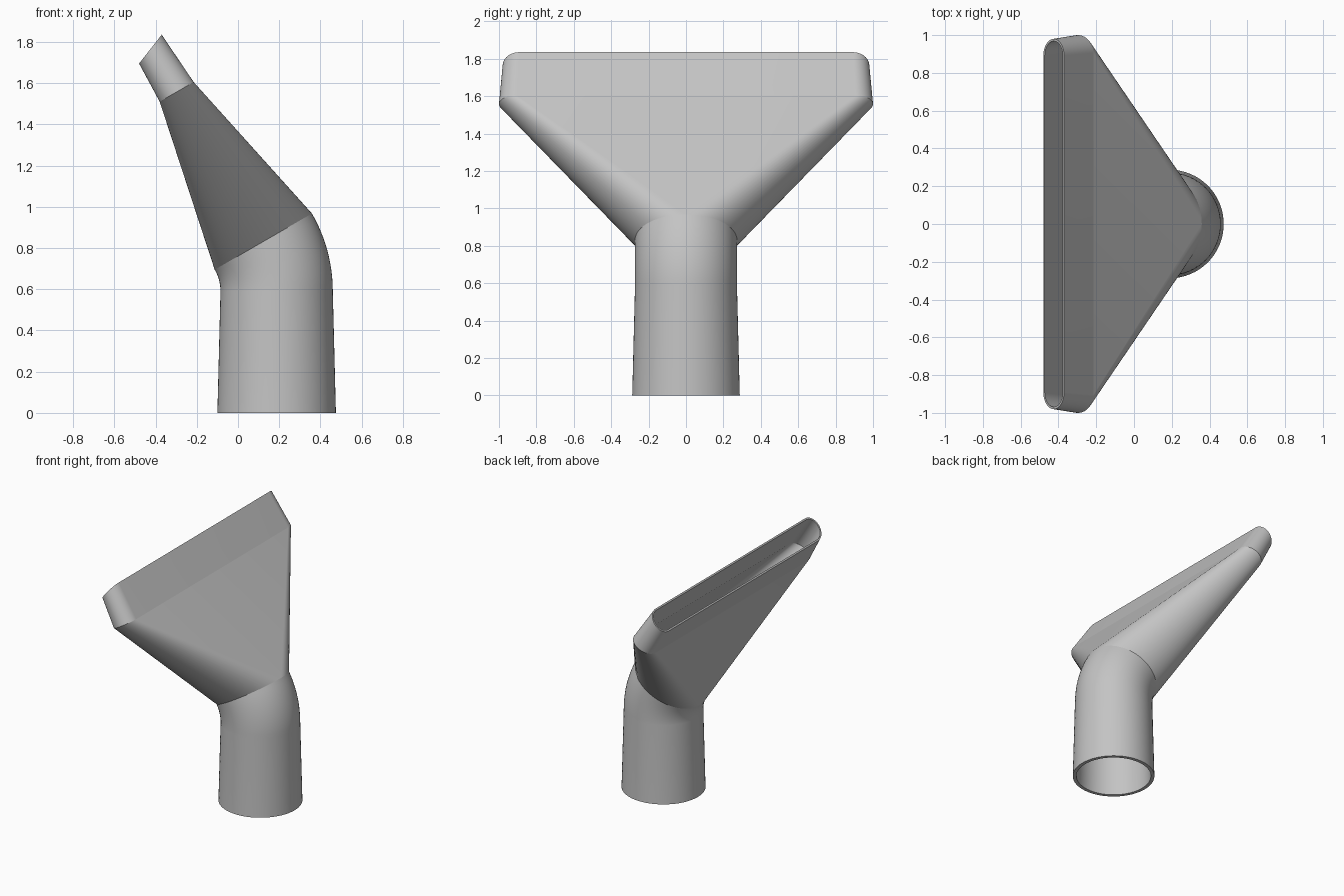
import bpy, bmesh
from math import sin, cos, pi, radians
from mathutils import Vector

cube = bpy.data.objects.get("Cube")
if cube:
    bpy.data.objects.remove(cube)

plastic = bpy.data.materials.new("grey plastic")
plastic.use_nodes = True
GREY = (0.55, 0.55, 0.55, 1)
plastic.diffuse_color = GREY
plastic.node_tree.nodes["Principled BSDF"].inputs["Base Color"].default_value = GREY

ARC = 32  # steps per rounded end


def ring(section, inset=0.0):
    """Rounded slot spanning lower to upper point; a circle when half_y equals its radius."""
    lower, upper, half_y, wall = section
    a, b = Vector((lower[0], 0, lower[1])), Vector((upper[0], 0, upper[1]))
    centre, across = (a + b) / 2, (b - a).normalized()
    radius = (b - a).length / 2
    flat = max(half_y - radius, 0)
    radius -= wall * inset
    points = []
    for side in (1, -1):
        for i in range(ARC + 1):
            t = pi * i / ARC
            y = side * (flat + radius * sin(t))
            points.append(centre + across * (side * radius * cos(t)) + Vector((0, y, 0)))
    return points


def shell(name, sections, rim_start=False, rim_end=False):
    """Loft an outer and an inner skin, joined by rims at the open ends."""
    bm = bmesh.new()
    skins = [[[bm.verts.new(p) for p in ring(s, k)] for s in sections] for k in (0, 1)]

    def bridge(r1, r2):
        n = len(r1)
        for i in range(n):
            j = (i + 1) % n
            bm.faces.new((r1[i], r1[j], r2[j], r2[i]))

    outer, inner = skins
    for lo, hi in zip(outer, outer[1:]):
        bridge(hi, lo)
    for lo, hi in zip(inner, inner[1:]):
        bridge(lo, hi)
    if rim_start:
        bridge(outer[0], inner[0])
    if rim_end:
        bridge(inner[-1], outer[-1])
    bmesh.ops.remove_doubles(bm, verts=bm.verts, dist=0.0001)
    # Orient outward from the side of the first outer face
    bm.normal_update()
    bm.faces.ensure_lookup_table()
    probe = max((f for f in bm.faces if abs(f.normal.y) > 0.3),
                key=lambda f: f.calc_center_median().y)
    if probe.normal.y < 0:
        bmesh.ops.reverse_faces(bm, faces=bm.faces)
    mesh = bpy.data.meshes.new(name)
    bm.to_mesh(mesh)
    bm.free()
    mesh.materials.append(plastic)
    obj = bpy.data.objects.new(name, mesh)
    bpy.context.collection.objects.link(obj)
    bpy.ops.object.select_all(action="DESELECT")
    obj.select_set(True)
    bpy.context.view_layer.objects.active = obj
    bpy.ops.object.shade_smooth_by_angle(angle=radians(30))
    return obj


# Tapered hose socket running into a thirty degree elbow
PIVOT_X, PIVOT_Z, INNER_R, OUTER_R = -0.295, 0.59, 0.21, 0.755
neck = [((-0.10, 0), (0.475, 0), 0, 0.025)]
for i in range(13):
    t = radians(30) * i / 12
    neck.append(((PIVOT_X + INNER_R * cos(t), PIVOT_Z + INNER_R * sin(t)),
                 (PIVOT_X + OUTER_R * cos(t), PIVOT_Z + OUTER_R * sin(t)), 0, 0.022))
shell("hose_socket_elbow", neck, rim_start=True)

# Wide flattened fan, then the short tapered mouth
fan_end = ((-0.38, 1.51), (-0.215, 1.605), 1.0, 0.015)
mouth_end = ((-0.48, 1.695), (-0.37, 1.835), 0.98, 0.012)
shell("flared_fan", [neck[-1], fan_end])
shell("slot_mouth", [fan_end, mouth_end], rim_end=True)
